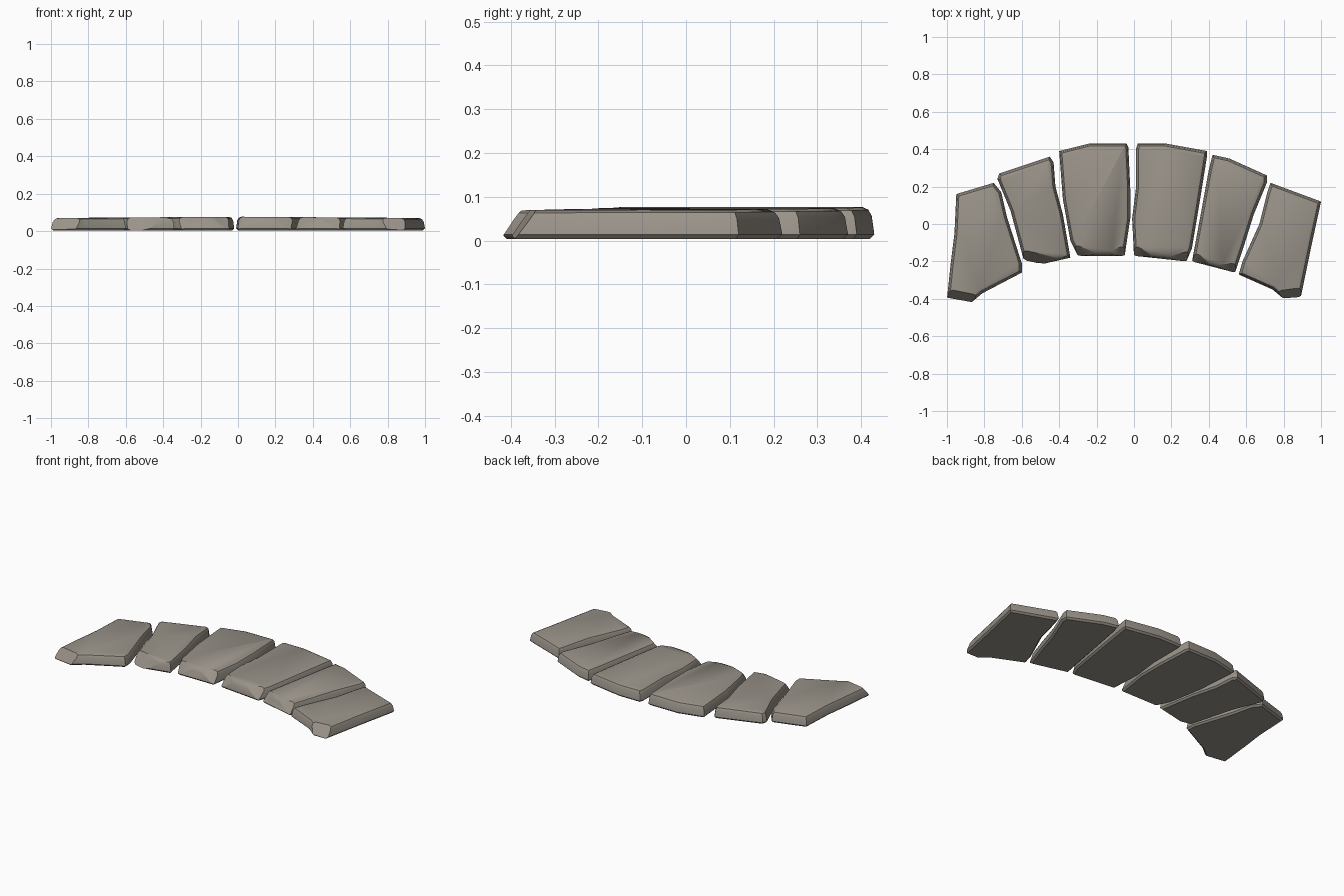
import bpy
import bmesh
from mathutils import Vector

cube = bpy.data.objects.get("Cube")
if cube:
    bpy.data.objects.remove(cube, do_unlink=True)

stone_colour = (0.32, 0.29, 0.25, 1.0)
stone_mat = bpy.data.materials.new("warm grey stone")
stone_mat.use_nodes = True
stone_mat.diffuse_color = stone_colour
shader = stone_mat.node_tree.nodes["Principled BSDF"]
shader.inputs["Base Color"].default_value = stone_colour
shader.inputs["Roughness"].default_value = 0.9

# Outlines in hundredths, counter-clockwise, starting at the two front corners
STONES = {
    "far_right_stone": "-100,-40 -87,-42 -81,-37 -60,-26 -60,-21 -68,4 -71,17 -75,22 -95,16 -96,-5 -98,-21",
    "right_stone": "-56,-23 -34,-18 -38,5 -42,20 -43,33 -45,36 -72,27 -73,24 -66,7 -59,-19",
    "centre_right_stone": "-30,-17 -5,-17 -2,3 -2,19 -3,41 -4,43 -24,43 -40,39 -38,13 -34,-9",
    "centre_left_stone": "0,-17 28,-20 31,-13 35,11 39,36 39,39 17,43 2,43 1,40 1,19 -1,3",
    "left_stone": "31,-20 54,-26 59,-11 64,5 71,22 71,26 51,35 42,37 40,29 36,7",
    "far_left_stone": "56,-27 74,-35 80,-40 89,-40 95,-11 100,12 73,22 71,16 67,0 58,-20",
}

# Worn edge profile: height and inset from the outline
PROFILE = [(0.004, 0.01), (0.014, 0.0), (0.05, 0.006), (0.064, 0.014), (0.07, 0.028)]


def inset(points, amount):
    """Move an outline inwards by an even distance."""
    result = []
    for i, p in enumerate(points):
        a = (p - points[i - 1]).normalized()
        b = (points[(i + 1) % len(points)] - p).normalized()
        na, nb = Vector((-a.y, a.x)), Vector((-b.y, b.x))
        result.append(p + (na + nb) * amount / max(0.6, 1 + na.dot(nb)))
    return result


def chip(bm, corner, centre):
    """Slice a slanted chip off an upper corner."""
    out = (corner - centre).normalized()
    normal = Vector((out.x, out.y, 0.75))
    origin = Vector((corner.x, corner.y, 0.026)) - Vector((out.x, out.y, 0)) * 0.014
    cut = bmesh.ops.bisect_plane(bm, geom=bm.verts[:] + bm.edges[:] + bm.faces[:],
                                 plane_co=origin, plane_no=normal, clear_outer=True)
    edges = [e for e in cut["geom_cut"] if isinstance(e, bmesh.types.BMEdge)]
    bmesh.ops.holes_fill(bm, edges=edges, sides=0)


def make_stone(name, text):
    outline = [Vector([float(n) / 100 for n in pair.split(",")]) for pair in text.split()]
    centre = sum(outline, Vector((0, 0))) / len(outline)
    bm = bmesh.new()
    rings = []
    for height, amount in PROFILE:
        rings.append([bm.verts.new((p.x, p.y, height)) for p in inset(outline, amount)])

    # Sides, underside and top
    for low, high in zip(rings, rings[1:]):
        for i in range(len(low)):
            j = (i + 1) % len(low)
            bm.faces.new((low[i], low[j], high[j], high[i]))
    bm.faces.new(rings[0][::-1])
    bm.faces.new(rings[-1])

    # Gently crown the top towards the middle of the arch
    for v in bm.verts:
        if v.co.z > 0.04:
            v.co.z += 0.007 * (1 - abs(v.co.x)) - 0.01 * max(0, -v.co.y - 0.2)

    # Chipped front corners
    front = sorted(outline, key=lambda p: p.y)[:2]
    for corner in front:
        chip(bm, corner, centre)
    bmesh.ops.recalc_face_normals(bm, faces=bm.faces[:])

    mesh = bpy.data.meshes.new(name)
    bm.to_mesh(mesh)
    bm.free()
    mesh.materials.append(stone_mat)
    stone = bpy.data.objects.new(name, mesh)
    bpy.context.collection.objects.link(stone)
    return stone


stones = [make_stone(name, text) for name, text in STONES.items()]

# Soft shading with crisp broken edges
bpy.ops.object.select_all(action="DESELECT")
for stone in stones:
    stone.select_set(True)
bpy.context.view_layer.objects.active = stones[0]
bpy.ops.object.shade_smooth_by_angle(angle=0.6)
